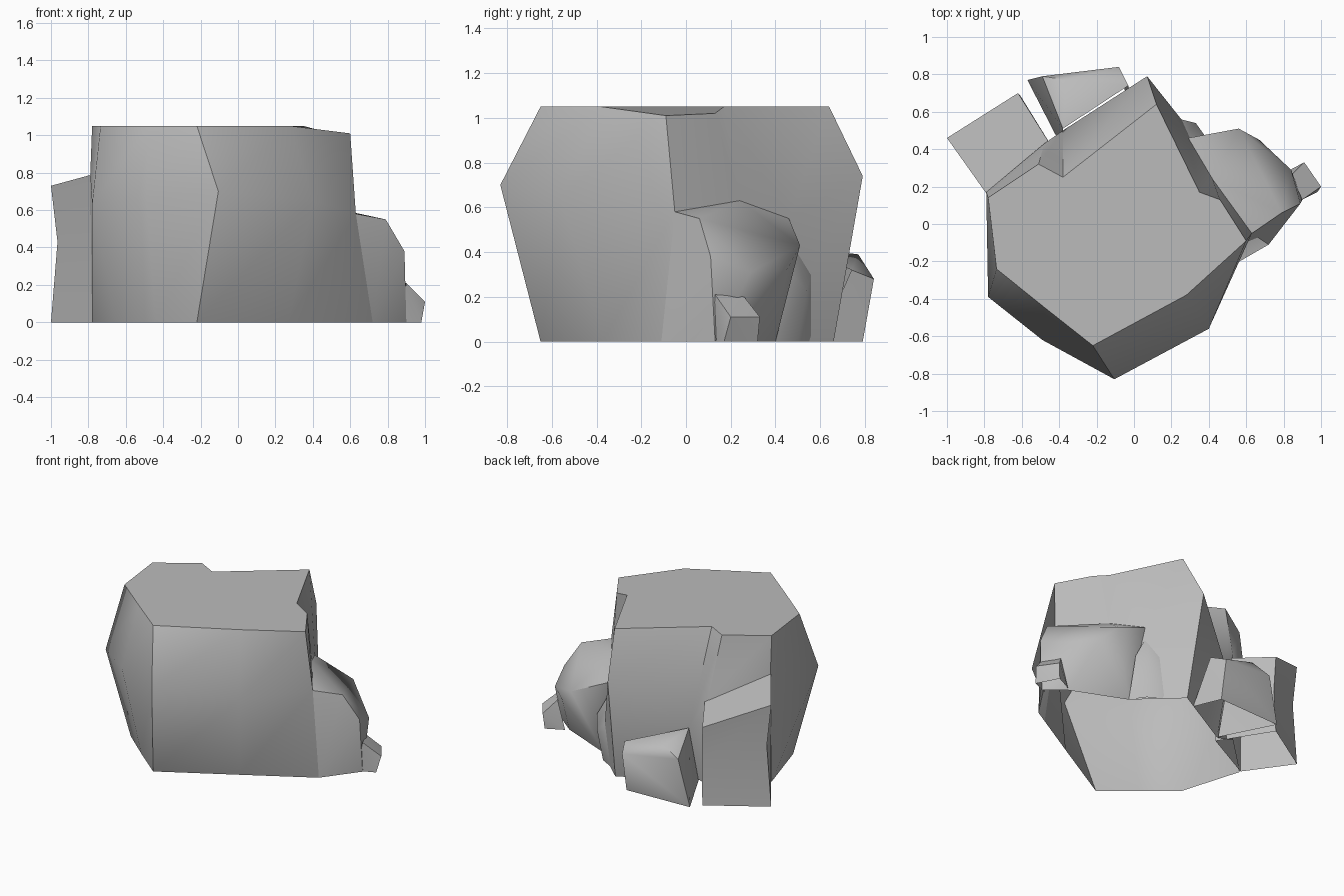
import bpy
import bmesh
import math
from mathutils import Vector

default_cube = bpy.data.objects.get("Cube")
if default_cube:
    bpy.data.objects.remove(default_cube, do_unlink=True)

# One plain stone colour
stone = bpy.data.materials.new("grey stone")
stone.use_nodes = True
stone_colour = (0.5, 0.5, 0.5, 1)
stone.diffuse_color = stone_colour
stone.node_tree.nodes["Principled BSDF"].inputs["Base Color"].default_value = stone_colour


def finish(name, bm):
    """Turn a bmesh into a stone object with smooth facets and sharp ridges."""
    mesh = bpy.data.meshes.new(name)
    bm.to_mesh(mesh)
    bm.free()
    mesh.materials.append(stone)
    obj = bpy.data.objects.new(name, mesh)
    bpy.context.collection.objects.link(obj)
    bpy.ops.object.select_all(action="DESELECT")
    obj.select_set(True)
    bpy.context.view_layer.objects.active = obj
    bpy.ops.object.shade_smooth_by_angle(angle=math.radians(50))
    return obj


def loft(name, rings, openings=()):
    """Skin counter-clockwise rings upward, capped on top and hollow below.
    Openings lists the sides left out of the lowest band."""
    bm = bmesh.new()
    loops = [[bm.verts.new(point) for point in ring] for ring in rings]
    for band, (low, high) in enumerate(zip(loops, loops[1:])):
        for i in range(len(low)):
            if band == 0 and i in openings:
                continue
            j = (i + 1) % len(low)
            bm.faces.new((low[i], low[j], high[j], high[i]))
    bm.faces.new(loops[-1])
    return finish(name, bm)


def chunk(name, points, inward):
    """A convex broken chunk, left open underneath and toward the boulder."""
    bm = bmesh.new()
    for point in points:
        bm.verts.new(point)
    result = bmesh.ops.convex_hull(bm, input=bm.verts[:])
    spare = {v for v in result["geom_interior"] + result["geom_unused"]
             if isinstance(v, bmesh.types.BMVert)}
    bmesh.ops.delete(bm, geom=list(spare), context="VERTS")
    bmesh.ops.recalc_face_normals(bm, faces=bm.faces[:])
    hidden = [f for f in bm.faces if f.normal.z < -0.98
              or f.normal.dot(Vector(inward).normalized()) > 0.7]
    bmesh.ops.delete(bm, geom=hidden, context="FACES")
    bmesh.ops.dissolve_limit(bm, angle_limit=math.radians(2),
                             verts=bm.verts[:], edges=bm.edges[:])
    return finish(name, bm)


def level(points, z):
    return [(x, y, z) for x, y in points]


# Main boulder: foot, belly and flat top, counter-clockwise from the front ridge
foot = level([(-.22, -.65), (.27, -.37), (.72, -.11), (.55, .2), (.38, .4), (.1, .66),
              (-.38, .39), (-.48, .43), (-.78, .14), (-.65, -.29), (-.44, -.47)], 0)
belly = [(-.105, -.83, .7), (.4, -.56, .65), (.63, -.05, .58), (.42, .24, .63),
         (.29, .46, .55), (.07, .79, .74), (-.38, .5, .43), (-.48, .43, .64),
         (-.79, .17, .79), (-.78, -.39, .63), (-.49, -.62, .66)]
top = [(-.22, -.65, 1.05), (.28, -.38, 1.05), (.6, -.09, 1.01), (.46, .13, 1.02),
       (.35, .17, 1.05), (.12, .64, 1.05), (-.38, .25, 1.05), (-.51, .32, 1.05),
       (-.78, .14, 1.05), (-.735, -.24, 1.05), (-.48, -.445, 1.05)]
loft("main_boulder", [foot, belly, top], openings=(2, 3))

# Sloping slab leaning on the rear right
slab_plan = [(-.78, .15), (-.4, .35), (-.62, .7), (-1, .46)]
slab_waist = [(-.78, .15, .4), (-.4, .35, .35), (-.61, .69, .3), (-.965, .46, .43)]
slab_top = [(-.78, .15, .79), (-.4, .35, .62), (-.62, .7, .56), (-1, .46, .73)]
loft("rear_slab", [level(slab_plan, 0), slab_waist, slab_top])

# Shoulder on the left flank, with an undercut rear face
chunk("left_shoulder", [
    (.63, -.05, .58), (.42, .24, .63), (.29, .46, .55), (.79, .06, .55),
    (.89, .11, .38), (.84, .29, .31), (.67, .45, .32), (.56, .51, .43),
    (.72, -.11, 0), (.9, .13, 0), (.76, .24, 0), (.38, .4, 0)], (-.8, -.6, 0))

# Small tip at the foot of the shoulder
chunk("left_tip", [
    (1, .2, .11), (.91, .33, .11), (.98, .17, 0), (.9, .32, 0),
    (.9, .13, .21), (.84, .26, .2), (.86, .12, 0), (.78, .26, 0)], (-.9, -.2, 0))

# Low block at the rear
chunk("rear_block", [
    (-.38, .51, .42), (-.36, .77, .39), (-.08, .84, .28), (-.03, .74, .32),
    (-.49, .79, .33), (-.57, .77, 0), (-.08, .79, 0), (0, .6, 0), (-.38, .4, 0)],
    (.5, -.85, 0))

# Little spur between shoulder and rear wall
chunk("rear_spur", [
    (.25, .56, .3), (.33, .54, .23), (.38, .47, .3), (.31, .5, 0),
    (.2, .56, 0), (.38, .4, 0), (.27, .46, .5)], (-.7, -.7, 0))
